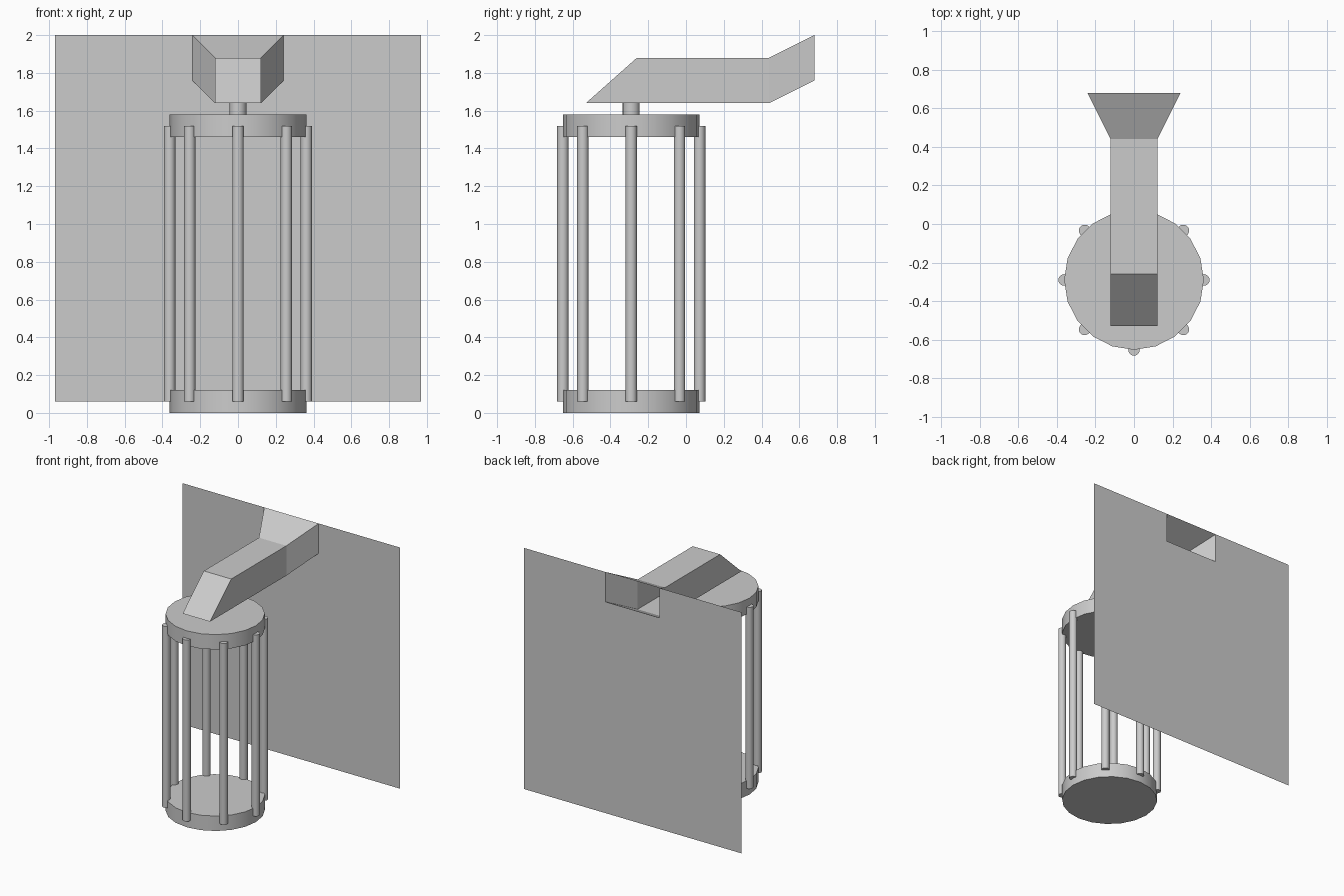
import bpy
from math import cos, sin, tau, radians

if "Cube" in bpy.data.objects:
    bpy.data.objects.remove(bpy.data.objects["Cube"])

AXIS_Y = -0.29      # lantern axis
RING_R = 0.362      # radius of end discs and of the bar circle
BACK_Y = 0.68       # wall plane


def cylinder(name, x, y, r, z0, z1, sides=20):
    bpy.ops.mesh.primitive_cylinder_add(
        vertices=sides, radius=r, depth=z1 - z0, location=(x, y, (z0 + z1) / 2))
    obj = bpy.context.object
    obj.name = name
    bpy.ops.object.shade_smooth_by_angle(angle=radians(30))
    return obj


def mesh_object(name, verts, faces):
    me = bpy.data.meshes.new(name)
    me.from_pydata(verts, [], faces)
    me.update()
    obj = bpy.data.objects.new(name, me)
    bpy.context.collection.objects.link(obj)
    return obj


# Lantern end discs and hanging stem
cylinder("base_disc", 0, AXIS_Y, RING_R, 0, 0.12)
cylinder("top_disc", 0, AXIS_Y, RING_R, 1.46, 1.58)
cylinder("stem", 0, AXIS_Y, 0.045, 1.58, 1.64)

# Cage bars
for i in range(8):
    a = tau * i / 8
    cylinder(f"cage_bar_{i + 1}", RING_R * cos(a), AXIS_Y + RING_R * sin(a), 0.03, 0.06, 1.52)

# Support arm: square sections (half width, y bottom, y top, z bottom, z top), open at the wall
sections = [(0.122, -0.53, -0.26, 1.64, 1.88),
            (0.122, 0.44, 0.44, 1.64, 1.88),
            (0.242, BACK_Y, BACK_Y, 1.76, 2.0)]
verts = []
for w, yb, yt, zb, zt in sections:
    verts += [(-w, yb, zb), (w, yb, zb), (w, yt, zt), (-w, yt, zt)]
faces = [(0, 1, 2, 3)]
for s in (0, 4):
    for k in range(4):
        n = (k + 1) % 4
        faces.append((s + k, s + 4 + k, s + 4 + n, s + n))
mesh_object("support_arm", verts, faces)

# Wall panel with a notch where the arm's flare meets it
xs, zs = (-0.968, -0.242, 0.242, 0.968), (0.06, 1.76, 2.0)
verts = [(x, BACK_Y, z) for z in zs for x in xs]
faces = [(r * 4 + c, r * 4 + c + 1, r * 4 + c + 5, r * 4 + c + 4)
         for r in range(2) for c in range(3) if (r, c) != (1, 1)]
mesh_object("wall_panel", verts, faces)
